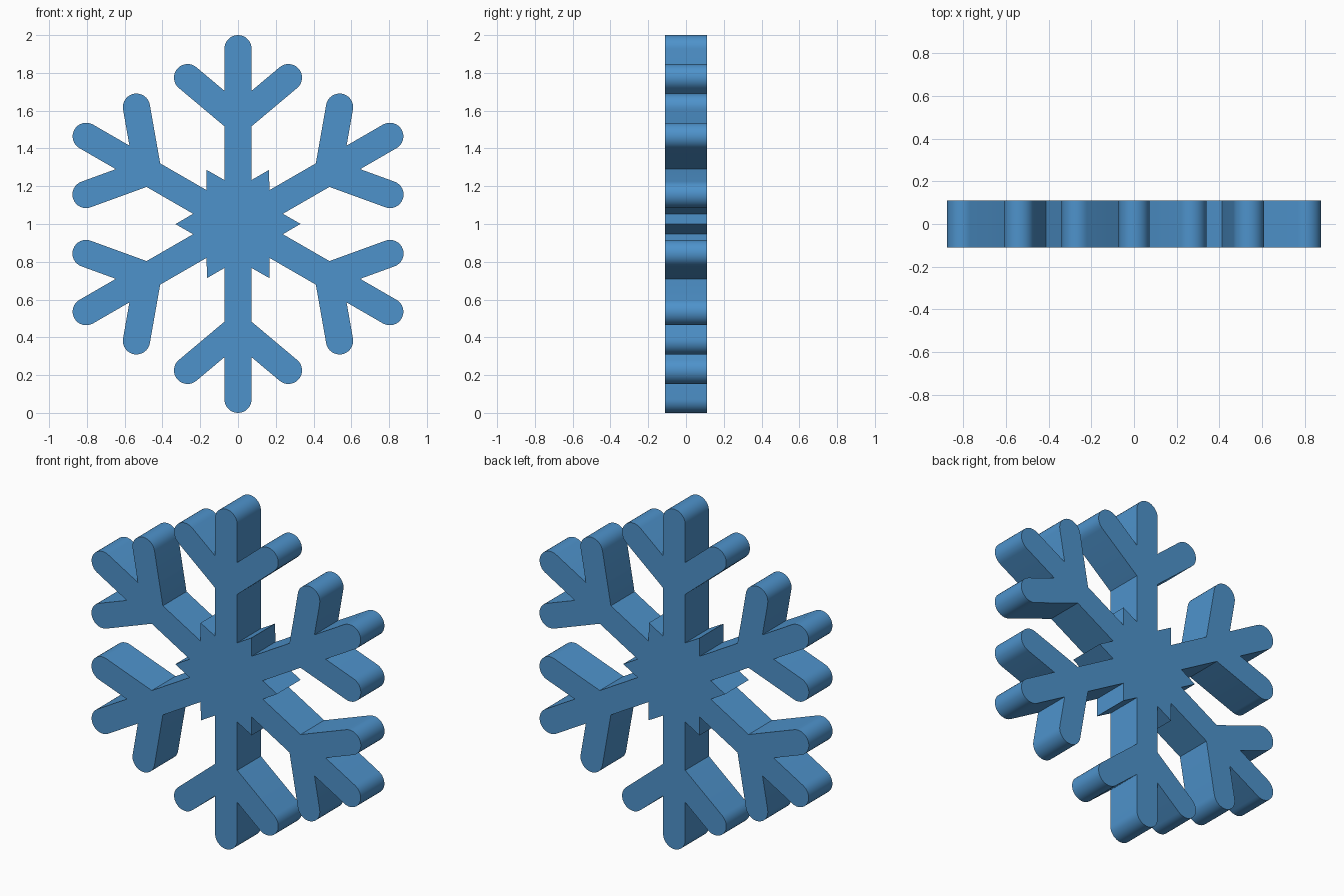
import bpy, bmesh, math
from mathutils import Vector, Matrix

if "Cube" in bpy.data.objects:
    bpy.data.objects.remove(bpy.data.objects["Cube"])

R = 0.072          # half width of arms and branches
DEPTH = 0.22       # thickness of the plate
TIP = 1.0 - R      # centre of the arm's round end
A = math.radians(40)


def arc(cx, cz, start, end, n=16):
    """Points of a round end, angles in degrees."""
    return [(cx + R * math.cos(math.radians(start + (end - start) * i / n)),
             cz + R * math.sin(math.radians(start + (end - start) * i / n)))
            for i in range(n + 1)]


# Right half of the upward arm, from hub star point to arm tip
bx, bz = 0.267, 0.775                          # branch end centre
mid = bz + (R - bx) * math.tan(A)              # branch centreline at arm edge
gap = R / math.cos(A)
right = [(0.165, 0.287), (R, 0.233), (R, mid - gap)]
right += arc(bx, bz, 40 - 90, 40 + 90)
right += [(R, mid + gap)]
right += arc(0, TIP, 0, 90, 8)

# Mirror to a full arm (dropping the repeated tip and shared star point)
arm = right + [(-x, z) for x, z in reversed(right[1:-1])]

# Six arms around the centre
outline = []
for k in range(6):
    rot = Matrix.Rotation(math.radians(60 * k), 2)
    outline += [rot @ Vector(p) for p in arm]

bm = bmesh.new()
face = bm.faces.new([bm.verts.new((p.x, -DEPTH / 2, p.y + 1)) for p in outline])
res = bmesh.ops.extrude_face_region(bm, geom=[face])
bmesh.ops.translate(bm, vec=(0, DEPTH, 0),
                    verts=[g for g in res["geom"] if isinstance(g, bmesh.types.BMVert)])
bmesh.ops.recalc_face_normals(bm, faces=bm.faces)
mesh = bpy.data.meshes.new("snowflake")
bm.to_mesh(mesh)
bm.free()

snowflake = bpy.data.objects.new("snowflake", mesh)
bpy.context.collection.objects.link(snowflake)

# Blue colour
blue = bpy.data.materials.new("blue")
blue.diffuse_color = (0.076, 0.29, 0.60, 1)
blue.use_nodes = True
blue.node_tree.nodes["Principled BSDF"].inputs["Base Color"].default_value = blue.diffuse_color
mesh.materials.append(blue)

# Smooth round ends, sharp corners
bpy.context.view_layer.objects.active = snowflake
snowflake.select_set(True)
bpy.ops.object.shade_smooth_by_angle(angle=math.radians(25))
